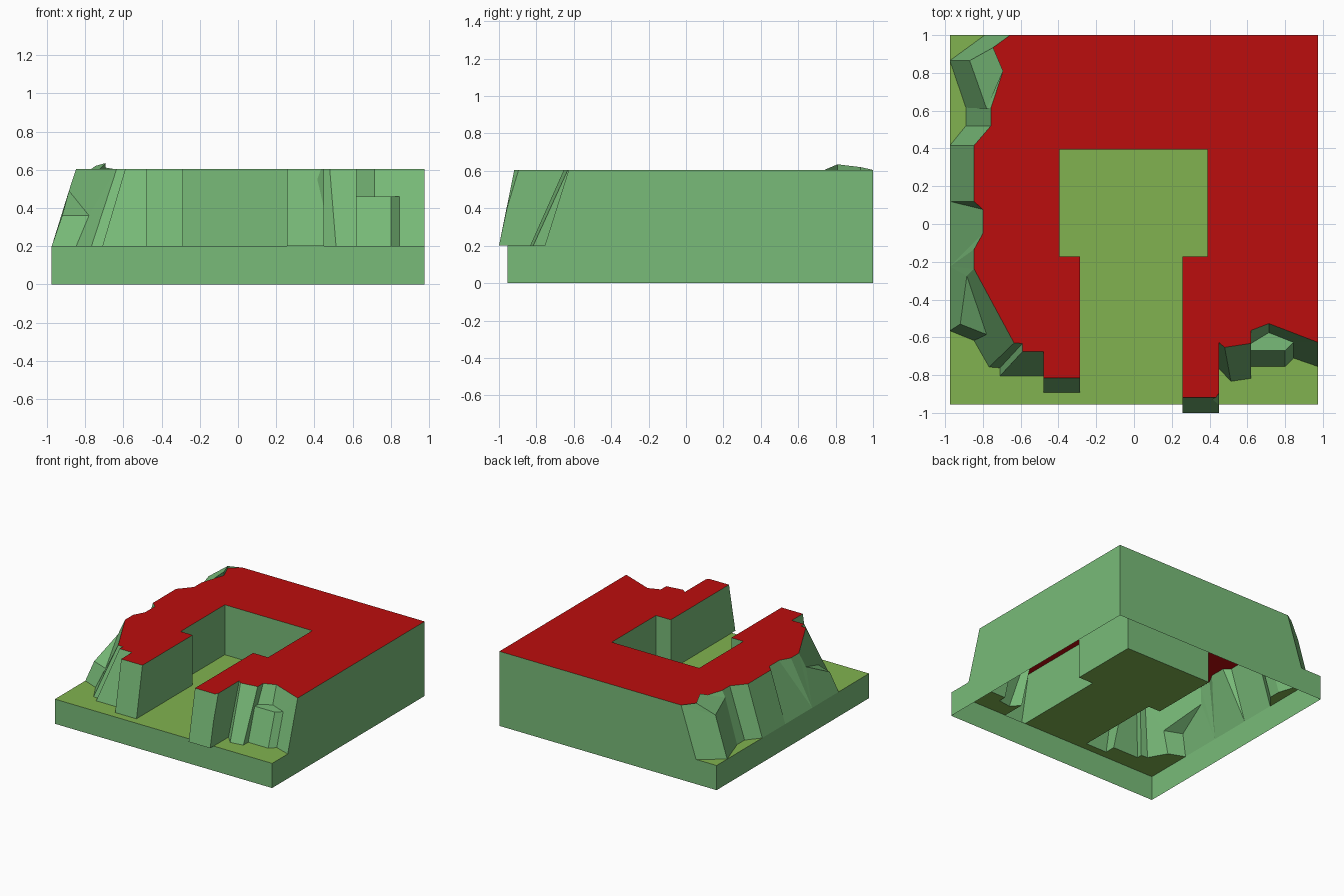
import bpy, bmesh

if "Cube" in bpy.data.objects:
    bpy.data.objects.remove(bpy.data.objects["Cube"])

X, FRONT, BACK = 0.975, -0.955, 1.0     # base extents
F, T = 0.2, 0.605                       # floor level, plateau level


def material(name, rgb):
    m = bpy.data.materials.new(name)
    m.diffuse_color = (*rgb, 1)
    m.use_nodes = True
    m.node_tree.nodes["Principled BSDF"].inputs["Base Color"].default_value = m.diffuse_color
    return m


GREEN = material("cliff_green", (0.19, 0.50, 0.19))
OLIVE = material("floor_olive", (0.22, 0.45, 0.08))
RED = material("plateau_red", (0.50, 0.004, 0.004))


def at(points, z):
    return [(x, y, z) for x, y in points]


def strip(top, bottom):
    """Wall faces between two matched outlines."""
    t, b = at(top, T), at(bottom, F)
    return [(t[i], t[i + 1], b[i + 1], b[i]) for i in range(len(t) - 1)]


def build(name, polys, mat):
    bm = bmesh.new()
    cache = {}
    for poly in polys:
        vs = []
        for p in poly:
            if p not in cache:
                cache[p] = bm.verts.new(p)
            if cache[p] not in vs:
                vs.append(cache[p])
        if len(vs) > 2:
            bm.faces.new(vs)
    me = bpy.data.meshes.new(name)
    bm.to_mesh(me)
    bm.free()
    me.materials.append(mat)
    ob = bpy.data.objects.new(name, me)
    bpy.context.collection.objects.link(ob)
    return ob


# Outlines of the cliff, walked from the right edge round to the back left
right_top = [(X, -.627), (.714, -.527), (.62, -.563)]
gully_top = [(.62, -.632), (.48, -.653), (.45, -.627)]
gully_low = [(.62, -.817), (.513, -.833), (.45, -.765)]
room = [(.257, -.172), (.39, -.172), (.39, .395),
        (-.395, .395), (-.395, -.172), (-.287, -.172)]
pier_top = [(-.287, -.815), (-.478, -.815), (-.478, -.675),
            (-.59, -.675), (-.59, -.632), (-.635, -.63)]
pier_low = [(-.287, -.892), (-.478, -.892), (-.478, -.805),
            (-.71, -.805), (-.71, -.762), (-.767, -.757)]
left_top = [(-.847, -.237), (-.847, -.135), (-.80, -.05), (-.80, .077),
            (-.847, .12), (-.847, .415), (-.757, .52), (-.757, .616)]
left_low = [(-X, -.225), (-X, -.225), (-X, -.225), (-X, .12),
            (-X, .12), (-X, .415), (-.89, .52), (-.89, .616)]
crest = [(-.693, .81), (-.746, .934), (-.656, BACK)]
chip = [(.45, -.895), (.435, -.918)]    # chipped corner of the right pier

# Plateau
outline = (right_top + gully_top + chip + [(.257, -.918)] + room + pier_top
           + left_top + crest + [(X, BACK)])
build("plateau_top", [at(outline[::-1], T)], RED)

# Floor: corridor and left yard, right yard, two left pockets
yard = [(-X, FRONT), (.257, FRONT)] + room + pier_low + [(-.847, -.617), (-X, -.565)]
right_yard = [(.45, FRONT), (X, FRONT), (X, -.755), (.845, -.71), (.80, -.755),
              (.62, -.755)] + gully_low
pocket = [(-X, .415), (-.89, .52), (-.89, .616), (-X, .865)]
corner = [(-X, .865), (-.79, BACK), (-X, BACK)]
build("floor", [at(p, F) for p in (yard, right_yard, pocket, corner)], OLIVE)

# Outer walls, open underneath
build("outer_walls", [
    [(-X, FRONT, 0), (X, FRONT, 0), (X, FRONT, F), (-X, FRONT, F)],
    [(-X, BACK, 0), (-X, FRONT, 0), (-X, FRONT, F), (-X, BACK, F)],
    [(X, FRONT, 0), (X, BACK, 0), (X, BACK, T), (X, -.627, T), (X, -.755, F), (X, FRONT, F)],
    [(X, BACK, 0), (-X, BACK, 0), (-X, BACK, F), (-.79, BACK, F), (-.656, BACK, T), (X, BACK, T)],
], GREEN)

# Room and corridor walls
build("room_walls", strip([(.257, -.918)] + room + [(-.287, -.815)],
                          [(.257, -1.0)] + room + [(-.287, -.892)]), GREEN)

# Right cliff with its ledge rock
L = .46
r0, r1, r2 = at(right_top, T)
la, lb, lc, ld, le = at([(.62, -.632), (.714, -.575), (.845, -.627),
                         (.80, -.67), (.62, -.67)], L)
b0, b1, b2, b3 = at([(X, -.755), (.845, -.71), (.80, -.755), (.62, -.755)], F)
g_t, g_b = (.62, -.632, T), (.62, -.817, F)
build("right_cliff", [
    (r0, r1, lb, lc), (r0, lc, b1, b0), (r1, r2, la, lb),
    (la, le, ld, lc, lb), (lc, ld, b2, b1), (ld, le, b3, b2),
    (r2, g_t, la), (g_t, g_b, b3, le, la),
] + strip(gully_top, gully_low), GREEN)

# Right pier: chipped front corner
c0, c1 = at(chip, T)
k0, k1 = (.45, -.957, .4), (.415, -.929, .55)
p_b = (.45, -1.0, F)
build("right_pier", [
    ((.45, -.627, T), c0, k0, p_b, (.45, -.765, F)),
    (c0, c1, k1, k0),
    (c1, (.257, -.918, T), (.257, -1.0, F), p_b, k0, k1),
], GREEN)

# Left pier and left cliff face
build("left_pier", strip(pier_top, pier_low), GREEN)
build("left_cliff", strip(left_top, left_low), GREEN)

# Front left rock with a sloping cap
t1, t2 = (-.635, -.63, T), (-.847, -.237, T)
apex, cap_r, cap_l = (-.885, -.275, .49), (-.78, -.585, .36), (-.92, -.53, .36)
f0, f1, f2, f3 = at([(-.767, -.757), (-.847, -.617), (-X, -.565), (-X, -.225)], F)
build("front_left_rock", [
    (t1, t2, apex, cap_r), (t1, cap_r, f1, f0), (cap_r, cap_l, f2, f1),
    (cap_r, apex, cap_l), (apex, t2, f3), (cap_l, apex, f3, f2),
], GREEN)

# Back left rock rising slightly over the plateau
s_t, s_b = (-.757, .616, T), (-.89, .616, F)
q1, q2, end = at(crest, T)
p1, p2 = (-.693, .81, .635), (-.746, .934, .62)
m1, m2 = (-.78, .61, .55), (-.87, .865, .53)
e0, e1 = (-X, .865, F), (-.79, BACK, F)
build("back_left_rock", [
    (s_t, q1, p1, m1), (s_t, m1, s_b), (m1, m2, e0, s_b), (m1, p1, p2, m2),
    (m2, p2, end), (m2, end, e1, e0), (q1, q2, p2, p1), (q2, end, p2),
], GREEN)
